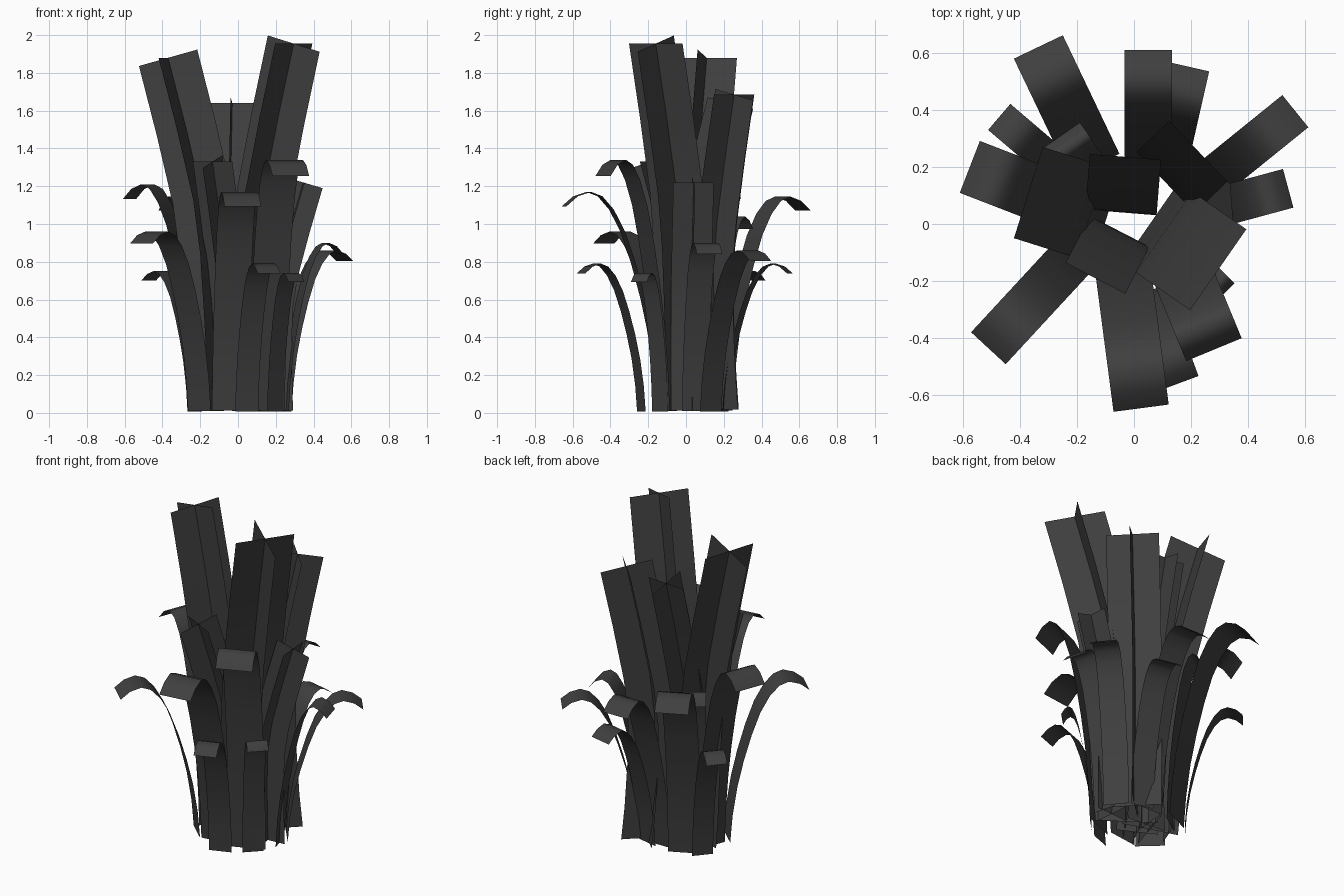
import bpy
import bmesh
from mathutils import Vector

cube = bpy.data.objects.get("Cube")
if cube:
    bpy.data.objects.remove(cube, do_unlink=True)

# Single dark foliage colour
mat = bpy.data.materials.new("charcoal_grey")
mat.use_nodes = True
colour = (0.05, 0.05, 0.05, 1)
mat.diffuse_color = colour
mat.node_tree.nodes["Principled BSDF"].inputs["Base Color"].default_value = colour


def add_ribbon(bm, path, across, width):
    """Strip of quads along a path; across gives the side vector at each point."""
    rows = [(bm.verts.new(p - a * width / 2), bm.verts.new(p + a * width / 2))
            for p, a in zip(path, across)]
    for (a, b), (c, d) in zip(rows, rows[1:]):
        bm.faces.new((a, b, d, c))


def finish(name, bm):
    mesh = bpy.data.meshes.new(name)
    bm.to_mesh(mesh)
    bm.free()
    mesh.materials.append(mat)
    for poly in mesh.polygons:
        poly.use_smooth = True
    bpy.context.collection.objects.link(bpy.data.objects.new(name, mesh))


# Arching leaf profile: (share of reach, share of height)
ARCH = [(0, 0.01), (0.03, 0.18), (0.09, 0.36), (0.17, 0.52), (0.27, 0.68),
        (0.38, 0.82), (0.5, 0.92), (0.62, 0.98), (0.74, 1), (0.88, 0.98), (1, 0.935)]


def bow(flare):
    """Stalk profile; flare pushes the foot outward or inward."""
    return [(flare, 0.01), (flare * 0.6, 0.12), (flare * 0.25, 0.28), (0.04, 0.45),
            (0.2, 0.6), (0.58, 0.8), (1, 1)]


def bend(top, heading, reach, height, profile):
    """Path in the vertical plane through the top point, plus its outward vector."""
    out = Vector((*heading, 0)).normalized()
    base = Vector((*top, 0)) - out * reach
    return [base + out * reach * r + Vector((0, 0, height * h)) for r, h in profile], out


def leaf(name, tip, heading, reach, height, width):
    path, out = bend(tip, heading, reach, height, ARCH)
    side = Vector((-out.y, out.x, 0))
    bm = bmesh.new()
    add_ribbon(bm, path, [side] * len(path), width)
    finish(name, bm)


def stalk(name, top, heading, lean, height, width, flare):
    """Two crossed blades following one bowed axis."""
    path, out = bend(top, heading, lean, height, bow(flare))
    side = Vector((-out.y, out.x, 0))
    steps = [(b - a).normalized() for a, b in zip(path, path[1:])]
    tilted = [(out - t * out.dot(t)).normalized() for t in steps]
    bm = bmesh.new()
    add_ribbon(bm, path, [side] * len(path), width)
    add_ribbon(bm, path, [out] + tilted, width)
    finish(name, bm)


# Arching outer leaves: tip, heading, reach, height, width
leaf("back_right_leaf", (-.335, .62), (-.43, .9), .46, 1.145, .19)
leaf("back_right_inner_leaf", (-.255, .31), (-.57, .82), .2, 1.04, .16)
leaf("back_leaf", (.05, .61), (0, 1), .41, 1.02, .165)
leaf("back_small_leaf", (.195, .55), (.22, .97), .35, .79, .14)
leaf("back_left_leaf", (.565, .395), (.78, .63), .42, .86, .145)
leaf("right_small_leaf", (-.472, .375), (-.75, .64), .32, .75, .12)
leaf("right_leaf", (-.575, .2), (-.93, .36), .4, 1.21, .195)
leaf("left_leaf", (.54, .125), (.96, .26), .3, .9, .14)
leaf("front_right_leaf", (-.51, -.435), (-.68, -.735), .45, .96, .165)
leaf("front_leaf", (.025, -.645), (.13, -.99), .505, 1.17, .195)
leaf("front_tall_leaf", (.28, -.44), (.38, -.92), .34, 1.34, .21)
leaf("front_small_leaf", (.165, -.555), (.35, -.94), .34, .79, .13)
leaf("front_left_small_leaf", (.31, -.25), (.7, -.7), .16, .74, .12)

# Crossed inner stalks: top, heading, lean, height, width, flare of the foot
stalk("tall_left_stalk", (.295, -.16), (.82, -.57), .24, 1.955, .345, -.2)
stalk("tall_right_stalk", (-.37, .11), (-.95, .3), .24, 1.88, .335, -.2)
stalk("back_stalk", (-.03, .235), (.08, 1), .2, 1.64, .25, .1)
stalk("back_left_stalk", (.225, .255), (.72, .69), .165, 1.685, .295, .28)
stalk("front_right_stalk", (-.135, -.19), (-.46, -.89), .19, 1.33, .235, .1)
stalk("left_stalk", (.345, .04), (1, .08), .17, 1.22, .215, .05)
